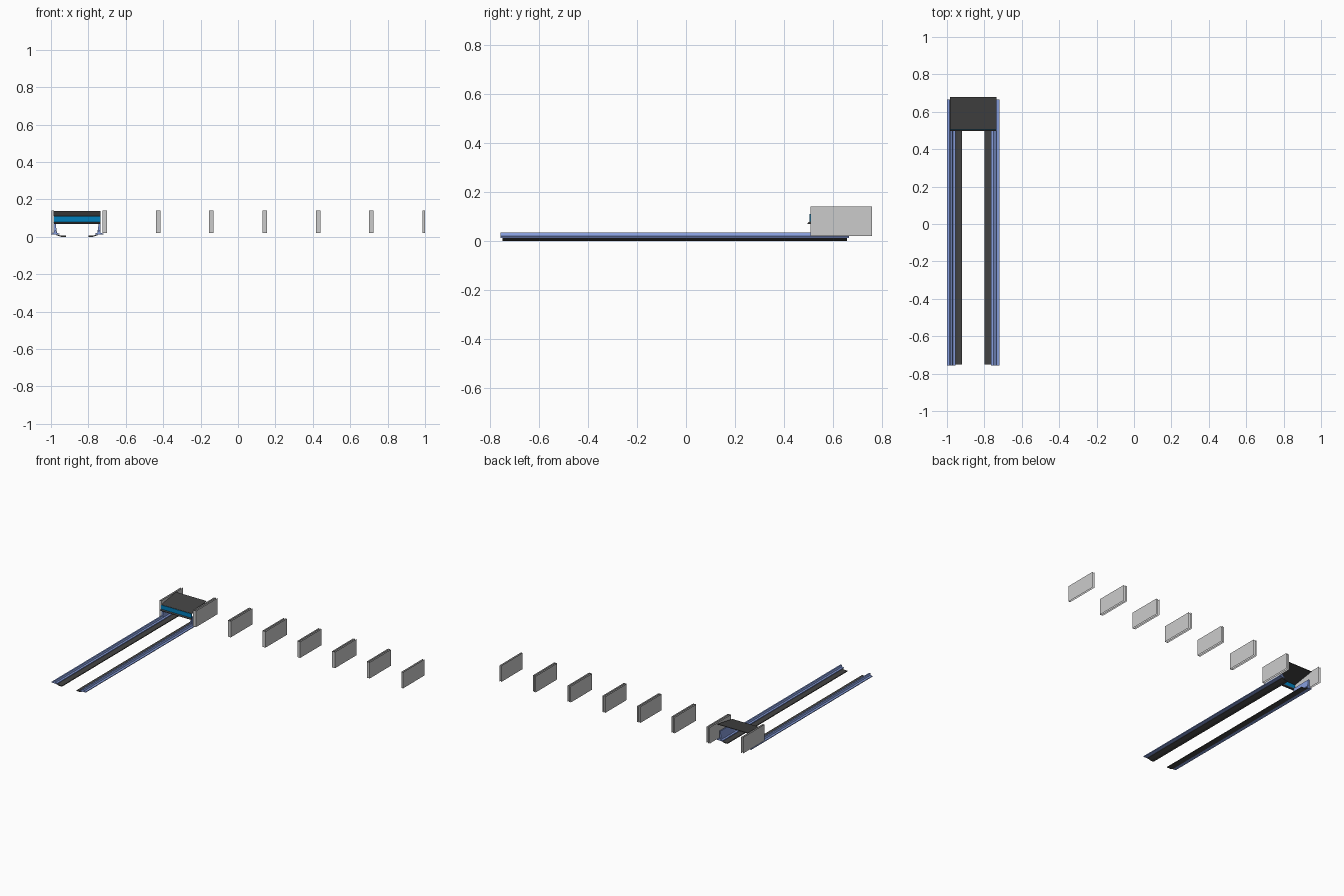
import bpy

if "Cube" in bpy.data.objects:
    bpy.data.objects.remove(bpy.data.objects["Cube"])

def material(name, rgb):
    m = bpy.data.materials.new(name)
    m.diffuse_color = (*rgb, 1)
    m.use_nodes = True
    m.node_tree.nodes["Principled BSDF"].inputs["Base Color"].default_value = m.diffuse_color
    return m

DARK = material("dark_plastic", (0.055, 0.055, 0.055))
RAIL = material("rail_blue", (0.24, 0.34, 0.72))
BLUE = material("strip_blue", (0.0, 0.21, 0.5))

def sweep(name, profile, axis, a, b, mat=None, closed=True):
    """Extrude a 2D profile along x, y or z between a and b; closed profiles get caps."""
    def place(p, t):
        return {"x": (t, p[0], p[1]), "y": (p[0], t, p[1]), "z": (p[0], p[1], t)}[axis]
    n = len(profile)
    verts = [place(p, a) for p in profile] + [place(p, b) for p in profile]
    faces = [(i, (i + 1) % n, (i + 1) % n + n, i + n) for i in range(n if closed else n - 1)]
    if closed:
        faces += [tuple(range(n))[::-1], tuple(range(n, 2 * n))]
    mesh = bpy.data.meshes.new(name)
    mesh.from_pydata(verts, [], faces)
    if closed:
        import bmesh
        bm = bmesh.new()
        bm.from_mesh(mesh)
        bmesh.ops.recalc_face_normals(bm, faces=bm.faces)
        bm.to_mesh(mesh)
        bm.free()
    if mat:
        mesh.materials.append(mat)
    obj = bpy.data.objects.new(name, mesh)
    bpy.context.collection.objects.link(obj)
    return obj

CX = -0.86  # centre line of the tray and its rails

for side, s in (("left", -1), ("right", 1)):
    def out(points):
        return [(CX + s * d, z) for d, z in points]
    # stepped blue rail: flat flange with a raised central rib
    sweep(side + "_rail", out([(0.095, 0.012), (0.14, 0.012), (0.14, 0.018), (0.126, 0.02),
          (0.122, 0.033), (0.112, 0.033), (0.108, 0.02), (0.095, 0.018)]), "y", -0.757, 0.665, RAIL)
    # dark floor strip on the inside of the rail
    sweep(side + "_floor_strip", out([(0.06, 0.0), (0.085, 0.0), (0.112, 0.009), (0.112, 0.013),
          (0.085, 0.006), (0.06, 0.006)]), "y", -0.75, 0.657, DARK)
    # upright bracket carrying the tray
    sweep(side + "_bracket", out([(0.108, 0.02), (0.124, 0.02), (0.124, 0.08), (0.116, 0.08)]),
          "y", 0.508, 0.66, RAIL)

# sloping tray top, its coloured front strip and the lip below it
X0, X1 = CX - 0.125, CX + 0.125
sweep("tray_top", [(0.508, 0.107), (0.68, 0.135), (0.68, 0.139), (0.508, 0.111)], "x", X0, X1, DARK)
sweep("front_strip", [(0.505, 0.079), (0.51, 0.079), (0.51, 0.109), (0.505, 0.109)], "x", X0, X1, BLUE)
sweep("front_lip", [(0.497, 0.069), (0.512, 0.069), (0.512, 0.078), (0.505, 0.078), (0.497, 0.073)],
      "x", X0, X1, DARK)

# seven bays of open-ended divider channels, one at each side of a bay
for bay in range(7):
    for side, x in (("left", -0.998), ("right", -0.724)):
        x += bay * 0.285
        sweep(f"divider_{bay + 1}_{side}", [(x, 0.76), (x, 0.508), (x + 0.013, 0.508), (x + 0.013, 0.76)],
              "z", 0.02, 0.14, closed=False)
